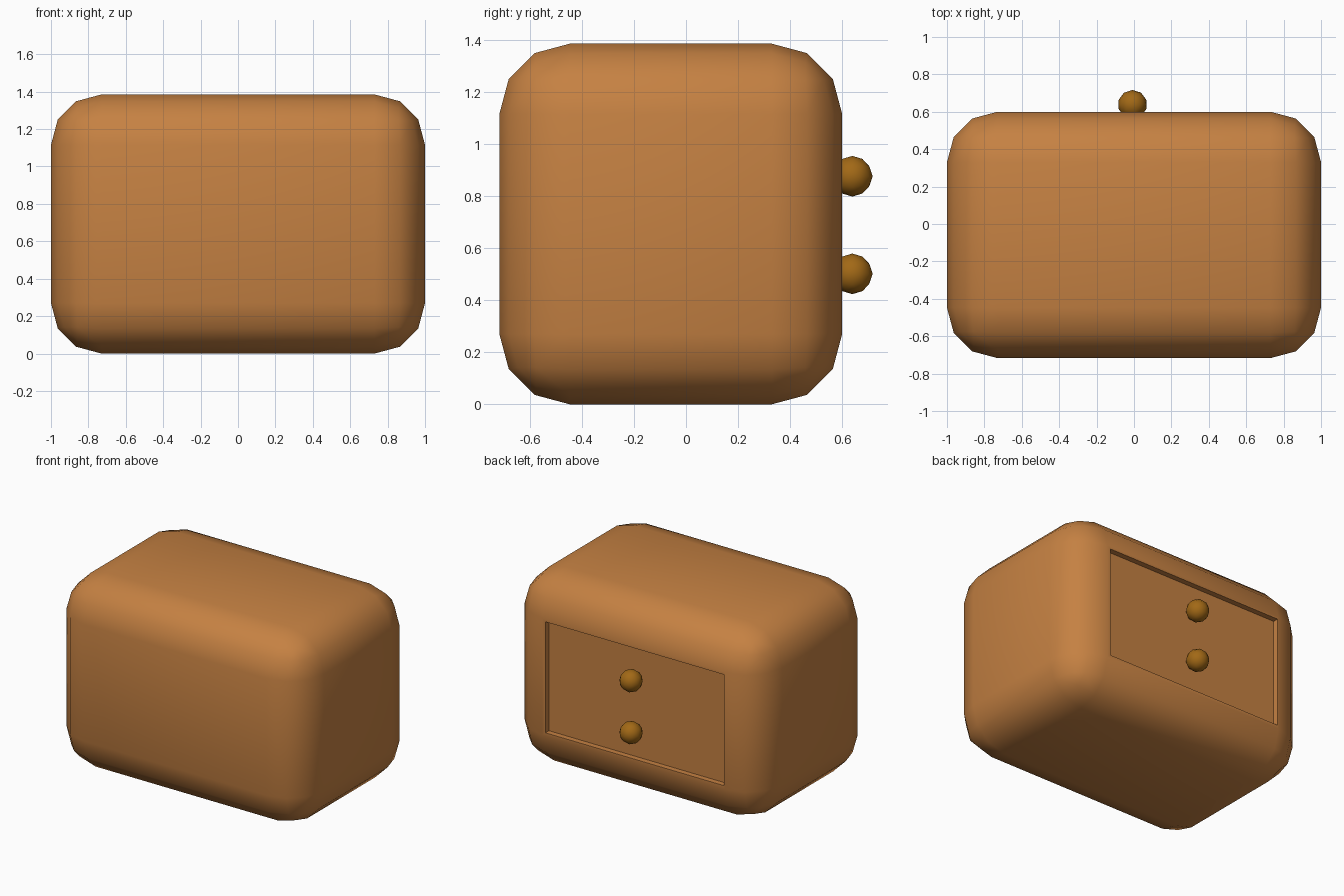
import bpy, bmesh
from mathutils import Matrix, Vector

if "Cube" in bpy.data.objects:
    bpy.data.objects.remove(bpy.data.objects["Cube"])


def material(name, color):
    m = bpy.data.materials.new(name)
    m.diffuse_color = color
    m.use_nodes = True
    m.node_tree.nodes["Principled BSDF"].inputs["Base Color"].default_value = m.diffuse_color
    return m


def finish(bm, name, mat, angle):
    mesh = bpy.data.meshes.new(name)
    bm.to_mesh(mesh)
    bm.free()
    mesh.materials.append(mat)
    ob = bpy.data.objects.new(name, mesh)
    bpy.context.collection.objects.link(ob)
    bpy.ops.object.select_all(action='DESELECT')
    ob.select_set(True)
    bpy.context.view_layer.objects.active = ob
    bpy.ops.object.shade_smooth_by_angle(angle=angle)
    return ob


wood = material("wood", (0.56, 0.22, 0.055, 1))
brass = material("dark_brass", (0.36, 0.14, 0.008, 1))

# rounded cabinet body
lo, hi = Vector((-1, -0.717, 0)), Vector((1, 0.6, 1.385))
bm = bmesh.new()
bmesh.ops.create_cube(bm, size=1, matrix=Matrix.Translation((lo + hi) / 2)
                      @ Matrix.Diagonal((*(hi - lo), 1)))
bmesh.ops.bevel(bm, geom=bm.edges[:], offset=0.27, segments=3,
                profile=0.5, affect='EDGES')

# shallow drawer recess sunk into the back face
back = max(bm.faces, key=lambda f: f.calc_center_median().y)
bmesh.ops.inset_individual(bm, faces=[back], thickness=0.02)
centre = Vector((-0.01, 0.6, 0.695))
for v in back.verts:
    v.co.x = centre.x + (0.714 if v.co.x > 0 else -0.714)
    v.co.z = centre.z + (0.401 if v.co.z > centre.z else -0.401)
bmesh.ops.inset_individual(bm, faces=[back], thickness=0)
for v in back.verts:
    v.co.y -= 0.04
bmesh.ops.recalc_face_normals(bm, faces=bm.faces[:])
finish(bm, "cabinet_body", wood, 0.75)

# two round knobs, one above the other
for name, z in (("lower_knob", 0.501), ("upper_knob", 0.876)):
    bm = bmesh.new()
    bmesh.ops.create_icosphere(bm, subdivisions=2, radius=0.078,
                               matrix=Matrix.Translation((-0.008, 0.639, z)))
    finish(bm, name, brass, 0.75)
